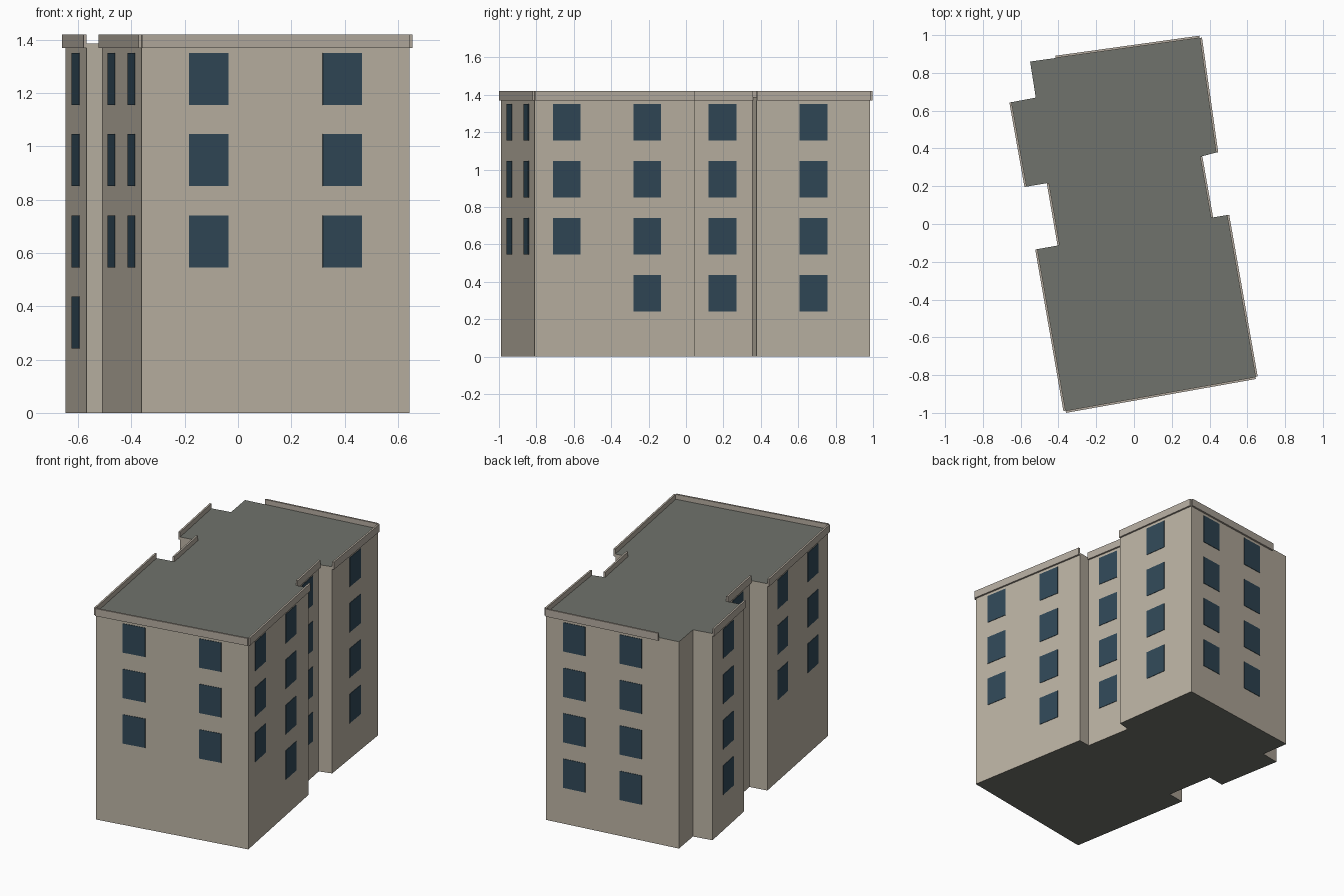
import bpy, bmesh
from mathutils import Vector

if "Cube" in bpy.data.objects:
    bpy.data.objects.remove(bpy.data.objects["Cube"])

ROOF_Z, PAR_LOW, PAR_TOP, PAR_OUT = 1.387, 1.37, 1.42, 0.012
WIN_W, WIN_H, WIN_Z, STOREY = 0.15, 0.195, 0.241, 0.305


def material(name, rgb):
    m = bpy.data.materials.new(name)
    m.diffuse_color = (*rgb, 1)
    m.use_nodes = True
    m.node_tree.nodes["Principled BSDF"].inputs["Base Color"].default_value = m.diffuse_color
    return m


WALL = material("wall_plaster", (0.50, 0.45, 0.37))
TRIM = material("parapet_trim", (0.46, 0.41, 0.35))
ROOF = material("roof_grey", (0.16, 0.17, 0.15))
GLASS = material("window_glass", (0.03, 0.065, 0.095))


def prism(name, outline, z0, z1, mats):
    """Extrude a counter-clockwise outline; the last material goes on the caps."""
    bm = bmesh.new()
    low = [bm.verts.new((x, y, z0)) for x, y in outline]
    high = [bm.verts.new((x, y, z1)) for x, y in outline]
    n = len(outline)
    for i in range(n):
        j = (i + 1) % n
        bm.faces.new((low[i], low[j], high[j], high[i]))
    for cap in (bm.faces.new(low[::-1]), bm.faces.new(high)):
        cap.material_index = len(mats) - 1
    me = bpy.data.meshes.new(name)
    bm.to_mesh(me)
    bm.free()
    for m in mats:
        me.materials.append(m)
    ob = bpy.data.objects.new(name, me)
    bpy.context.collection.objects.link(ob)
    return ob


def strip(a, b, inner, outer):
    """Thin rectangle along wall a-b, between two outward offsets."""
    d = (b - a).normalized()
    n = Vector((d.y, -d.x))
    return [a + n * outer, b + n * outer, b + n * inner, a + n * inner]


# Footprint, counter-clockwise from the front left corner
P = [Vector(p) for p in (
    (-0.362, -0.988), (0.643, -0.809), (0.492, 0.047), (0.407, 0.033),
    (0.350, 0.356), (0.434, 0.378), (0.348, 0.985), (-0.55, 0.86),
    (-0.520, 0.669), (-0.648, 0.645), (-0.568, 0.198), (-0.450, 0.218),
    (-0.393, -0.112), (-0.511, -0.133))]
prism("building_body", P, 0, ROOF_Z, [WALL, ROOF])

# Walls with windows: name, start, end, [(position along wall, lowest storey)]
back_end = P[6].lerp(P[7], 0.85)
walls = [
    ("front", P[0], P[1], [(0.25, 1), (0.75, 1)]),
    ("right_front", P[1], P[2], [(0.2, 1), (0.703, 0)]),
    ("right_recess", P[3], P[4], [(0.5, 0)]),
    ("right_rear", P[5], P[6], [(0.5, 0)]),
    ("back", P[6], back_end, [(0.25, 0), (0.75, 0)]),
    ("left_wing", P[9], P[10], [(0.5, 0)]),
    ("left_recess", P[11], P[12], [(0.5, 0)]),
    ("left_front", P[13], P[0], [(0.25, 1), (0.75, 1)]),
]
for name, a, b, columns in walls:
    # Parapet strip along the wall top
    prism(name + "_parapet", strip(a, b, 0, PAR_OUT), PAR_LOW, PAR_TOP, [TRIM])
    # Window panes
    half = (b - a).normalized() * WIN_W / 2
    for c, (t, first) in enumerate(columns):
        mid = a.lerp(b, t)
        for s in range(first, 4):
            z = WIN_Z + s * STOREY
            prism(f"{name}_window_{c}_{s}", strip(mid - half, mid + half, -0.002, 0.003),
                  z, z + WIN_H, [GLASS])
